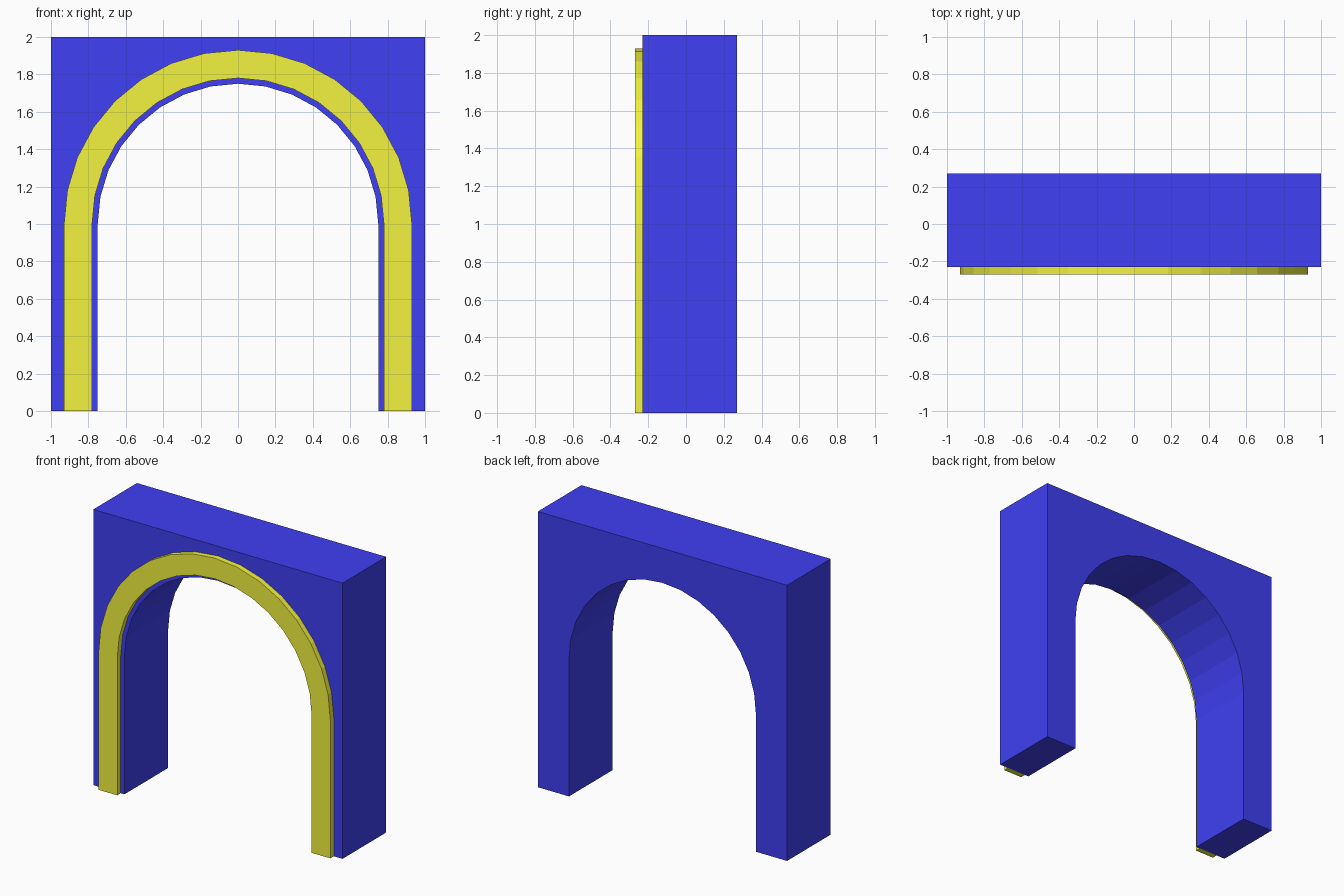
import bpy, bmesh, math

if "Cube" in bpy.data.objects:
    bpy.data.objects.remove(bpy.data.objects["Cube"])

SEGMENTS = 16   # facets around each half circle
SPRING = 1.0    # height where the legs become the arch


def material(name, color):
    mat = bpy.data.materials.new(name)
    mat.diffuse_color = color
    mat.use_nodes = True
    mat.node_tree.nodes["Principled BSDF"].inputs["Base Color"].default_value = mat.diffuse_color
    return mat


def arch_line(r):
    """Right foot, over the half circle, down to the left foot."""
    arc = [(r * math.cos(math.pi * i / SEGMENTS),
            SPRING + r * math.sin(math.pi * i / SEGMENTS))
           for i in range(SEGMENTS + 1)]
    return [(r, 0)] + arc + [(-r, 0)]


def prism(name, profile, y_front, y_back, mat):
    """Extrude an x-z outline along y."""
    bm = bmesh.new()
    face = bm.faces.new([bm.verts.new((x, y_front, z)) for x, z in profile])
    ext = bmesh.ops.extrude_face_region(bm, geom=[face], use_keep_orig=True)
    moved = [g for g in ext["geom"] if isinstance(g, bmesh.types.BMVert)]
    bmesh.ops.translate(bm, verts=moved, vec=(0, y_back - y_front, 0))
    bmesh.ops.recalc_face_normals(bm, faces=bm.faces)
    mesh = bpy.data.meshes.new(name)
    bm.to_mesh(mesh)
    bm.free()
    mesh.materials.append(mat)
    obj = bpy.data.objects.new(name, mesh)
    bpy.context.collection.objects.link(obj)
    return obj


blue = material("blue", (0.05, 0.05, 0.9, 1))
yellow = material("yellow", (0.9, 0.9, 0.05, 1))

# Rectangular block with an arched opening
block = [(-1, 0), (-1, 2), (1, 2), (1, 0)]
prism("arch_wall", block + arch_line(0.75), -0.23, 0.27, blue)

# Raised band around the opening on the front
prism("arch_trim", arch_line(0.93) + arch_line(0.78)[::-1], -0.27, -0.23, yellow)
